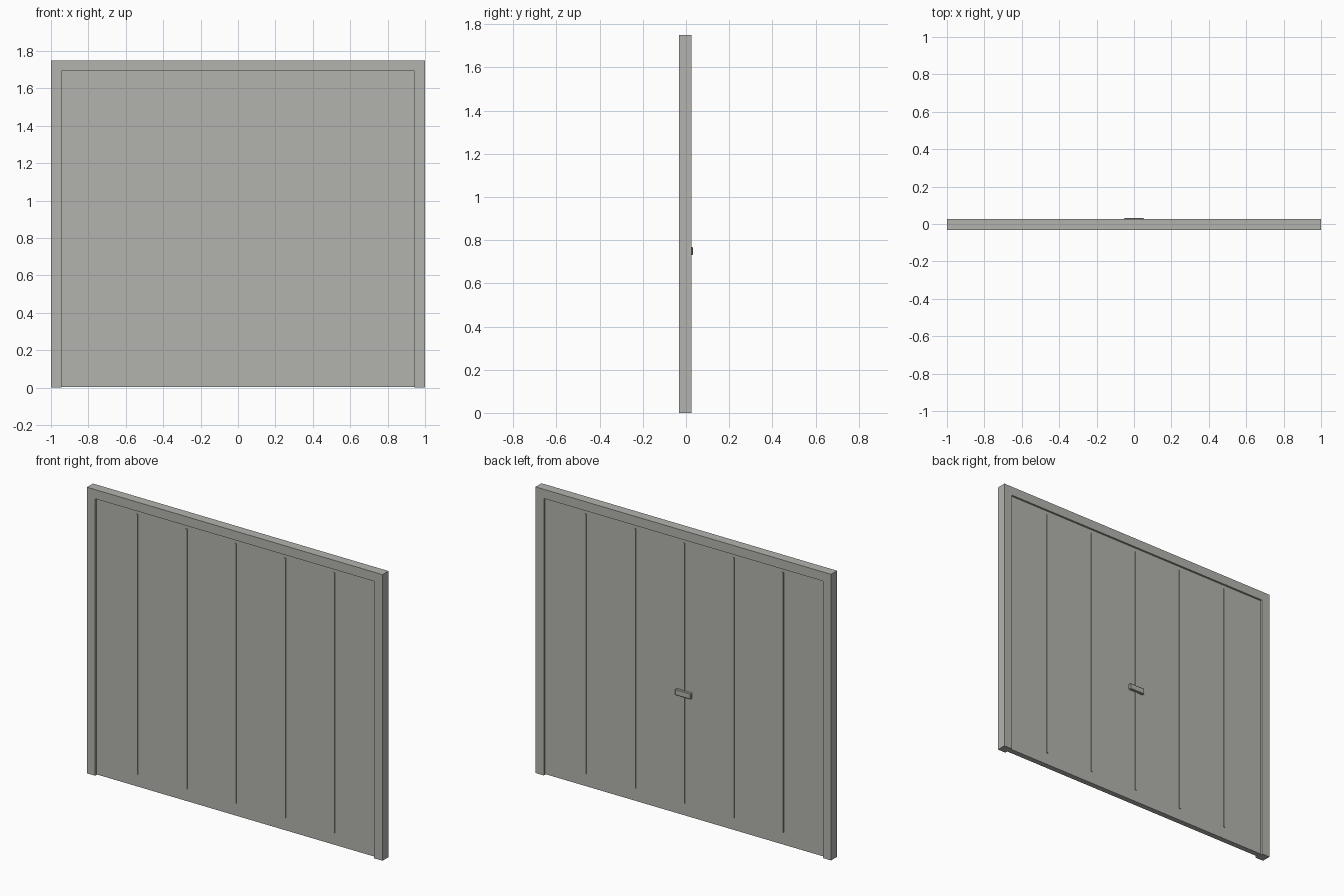
import bpy
import bmesh

cube = bpy.data.objects.get("Cube")
if cube:
    bpy.data.objects.remove(cube, do_unlink=True)

# Single painted finish
GREY = (0.45, 0.45, 0.42, 1.0)
paint = bpy.data.materials.new("warm grey")
paint.use_nodes = True
paint.diffuse_color = GREY
paint.node_tree.nodes["Principled BSDF"].inputs["Base Color"].default_value = GREY

# Main dimensions
HEIGHT, BORDER = 1.75, 0.056
FRONT, BACK = -0.0315, 0.0265
RECESS, RIB = 0.012, 0.005
INNER_X, INNER_Z = 1 - BORDER, HEIGHT - BORDER


def finish(name, bm):
    bmesh.ops.recalc_face_normals(bm, faces=bm.faces)
    mesh = bpy.data.meshes.new(name)
    bm.to_mesh(mesh)
    bm.free()
    mesh.materials.append(paint)
    obj = bpy.data.objects.new(name, mesh)
    bpy.context.collection.objects.link(obj)
    return obj


def box(name, low, high):
    bm = bmesh.new()
    bmesh.ops.create_cube(bm, size=1)
    for v in bm.verts:
        v.co = [lo if c < 0 else hi for c, lo, hi in zip(v.co, low, high)]
    return finish(name, bm)


# Door frame: an open-bottomed surround extruded through its depth
outline = [(-1, 0), (-1, HEIGHT), (1, HEIGHT), (1, 0),
           (INNER_X, 0), (INNER_X, INNER_Z), (-INNER_X, INNER_Z), (-INNER_X, 0)]
bm = bmesh.new()
face = bm.faces.new([bm.verts.new((x, FRONT, z)) for x, z in outline])
sweep = bmesh.ops.extrude_face_region(bm, geom=[face], use_keep_orig=True)
for item in sweep["geom"]:
    if isinstance(item, bmesh.types.BMVert):
        item.co.y = BACK
finish("door_frame", bm)

# Recessed door panel
panel_front, panel_back = FRONT + RECESS, BACK - RECESS
box("door_panel", (-INNER_X, panel_front, 0.004), (INNER_X, panel_back, INNER_Z))

# Slim vertical ribs showing on both sides of the panel
for i in range(-2, 3):
    x = i / 3
    box(f"panel_rib_{i + 3}", (x - 0.005, panel_front - RIB, 0.08),
        (x + 0.005, panel_back + RIB, 1.67))

# Handle on the back
handle = box("handle", (-0.053, panel_back - 0.002, 0.732), (0.053, 0.0315, 0.768))
bevel = handle.modifiers.new("soft_edges", "BEVEL")
bevel.width = 0.003
bevel.segments = 1
